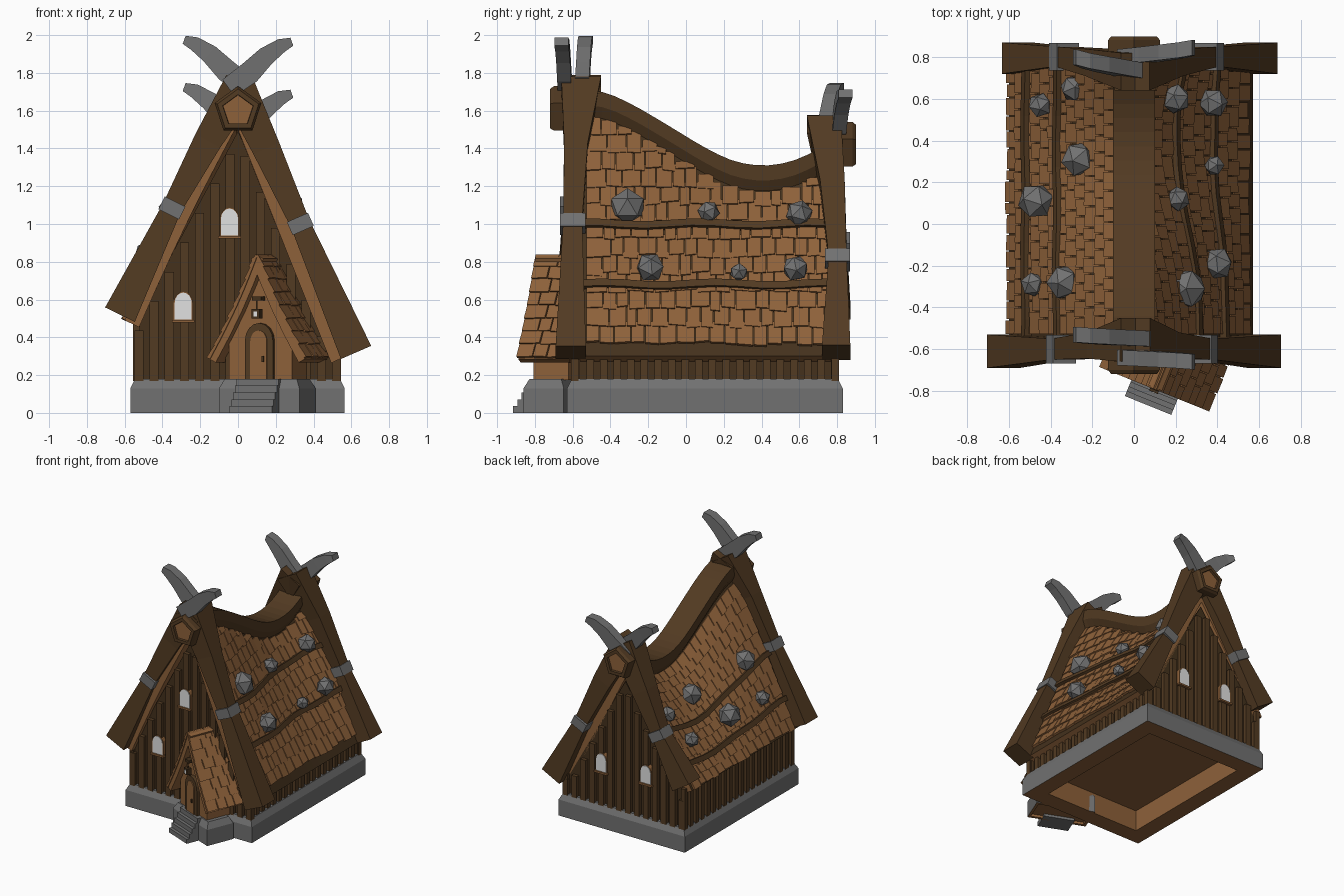
import bpy, bmesh, random
from math import sin, cos, pi, radians
from mathutils import Vector, Matrix

random.seed(4)
if "Cube" in bpy.data.objects:
    bpy.data.objects.remove(bpy.data.objects["Cube"])


def material(name, *rgb):
    m = bpy.data.materials.new(name)
    m.use_nodes = True
    m.diffuse_color = (*rgb, 1)
    m.node_tree.nodes["Principled BSDF"].inputs["Base Color"].default_value = (*rgb, 1)
    return m


LIGHT = material("light_wood", .27, .12, .042)
BEAM = material("beam_wood", .085, .043, .016)
DARK = material("dark_wood", .058, .031, .012)
STONE = material("grey_stone", .165, .165, .165)
PANE = material("white_pane", .75, .75, .75)
IDENT = Matrix()
PORCH = Matrix.Translation((.12, -.74, 0)) @ Matrix.Rotation(radians(-22), 4, "Z")


def add_loft(bm, rings):
    """Skin a series of equal rings and cap both ends."""
    vs = [[bm.verts.new(p) for p in r] for r in rings]
    n = len(vs[0])
    for a, b in zip(vs, vs[1:]):
        for i in range(n):
            bm.faces.new((a[i], a[(i + 1) % n], b[(i + 1) % n], b[i]))
    bm.faces.new(vs[0])
    bm.faces.new(vs[-1])


def finish(name, bm, *mats, matrix=IDENT, rule=None):
    bmesh.ops.recalc_face_normals(bm, faces=bm.faces)
    if rule:
        for f in bm.faces:
            f.material_index = rule(f)
    me = bpy.data.meshes.new(name)
    bm.to_mesh(me)
    bm.free()
    for m in mats:
        me.materials.append(m)
    ob = bpy.data.objects.new(name, me)
    ob.matrix_world = matrix
    bpy.context.collection.objects.link(ob)


def loft(name, rings, *mats, **kw):
    bm = bmesh.new()
    add_loft(bm, rings)
    finish(name, bm, *mats, **kw)


def rect(x0, x1, y0, y1, z):
    return [(x0, y0, z), (x1, y0, z), (x1, y1, z), (x0, y1, z)]


def box(name, x0, x1, y0, y1, z0, z1, mat, matrix=IDENT):
    loft(name, [rect(x0, x1, y0, y1, z0), rect(x0, x1, y0, y1, z1)], mat, matrix=matrix)


def strap(name, pts, mat):
    """Timber in the xz plane; each station is x, z, width, y0, y1."""
    rings = []
    for i, (x, z, w, y0, y1) in enumerate(pts):
        a, b = pts[max(i - 1, 0)], pts[min(i + 1, len(pts) - 1)]
        d = Vector((b[0] - a[0], b[1] - a[1])).normalized() * w / 2
        rings.append([(x - d.y, y0, z + d.x), (x + d.y, y0, z - d.x),
                      (x + d.y, y1, z - d.x), (x - d.y, y1, z + d.x)])
    loft(name, rings, mat)


def arch(name, cx, z0, w, h, y0, y1, mat, matrix=IDENT):
    prof = [(-w, 0), (w, 0)] + [(w * cos(a * pi / 8), h + w * 1.2 * sin(a * pi / 8)) for a in range(9)]
    loft(name, [[(cx + x, y, z0 + z) for x, z in prof] for y in (y0, y1)], mat, matrix=matrix)


# Sagging ridge line, smoothed between its points
RIDGE = [(-.7, 1.715), (-.45, 1.7), (-.3, 1.64), (-.1, 1.525), (.1, 1.405),
         (.25, 1.335), (.4, 1.31), (.55, 1.33), (.7, 1.395), (.88, 1.5)]


def ridge(y):
    i = max(k for k in range(len(RIDGE) - 1) if RIDGE[k][0] <= y)
    p = [RIDGE[min(max(k, 0), len(RIDGE) - 1)] for k in range(i - 1, i + 3)]
    h = p[2][0] - p[1][0]
    u = (y - p[1][0]) / h
    m0 = (p[2][1] - p[0][1]) / (p[2][0] - p[0][0]) * h
    m1 = (p[3][1] - p[1][1]) / (p[3][0] - p[1][0]) * h
    return (p[1][1] * (2 * u ** 3 - 3 * u * u + 1) + m0 * (u ** 3 - 2 * u * u + u)
            + p[2][1] * (3 * u * u - 2 * u ** 3) + m1 * (u ** 3 - u * u))


def top(y):
    return ridge(y) - .06


# Eave reach, eave height and outward bulge of each roof side
EAVE = {1: (.57, .3, 0), -1: (.6, .49, .018)}


def slope(side, y, t):
    """Roof surface: t = 0 at the ridge, 1 at the eave."""
    ex, ez, bulge = EAVE[side]
    return Vector((side * (.03 + (ex - .03) * t + bulge * sin(pi * t)), y, top(y) + (ez - top(y)) * t))


def wall_top(x, y):
    ex, ez, bulge = EAVE[1 if x > 0 else -1]
    return top(y) + (ez - top(y)) * abs(x) / ex


def shingles(name, surf, normal, y0, y1, count, q0, step, rows, limit, matrix=IDENT):
    """Rows of uneven overlapping tiles on a surface surf(y, q), q rising from the eave."""
    bm = bmesh.new()
    for r in range(rows):
        w = (y1 - y0) / count
        cuts = [y0 + w * (i + (.5 * (r % 2) + random.uniform(-.2, .2) if 0 < i < count else 0))
                for i in range(count + 1)]
        for a, b in zip(cuts, cuts[1:]):
            a, b = a + .003, b - .003
            lim = limit((a + b) / 2)
            qa = q0 + r * step + random.uniform(-.01, .005)
            qb = min(q0 + (r + 1.25) * step, lim)
            if qa > lim - .02:
                continue
            lift = random.uniform(.016, .022)
            low = [surf(a, qa), surf(b, qa + random.uniform(-.006, .006))]
            high = [surf(b, qb), surf(a, qb)]
            base = [p - normal * .004 for p in low + high]
            face = [p + normal * lift for p in low] + [p + normal * .008 for p in high]
            add_loft(bm, [base, face])
    finish(name, bm, LIGHT, matrix=matrix)


# Stone foundation with a hollow timber underside
def foundation(name, x0, x1, y0, y1, border, depth, matrix=IDENT):
    rings = [rect(x0 - e, x1 + e, y0 - e, y1 + e, z) for z, e in ((0, .025), (.13, .025), (.18, 0))]
    bm = bmesh.new()
    add_loft(bm, rings)
    bmesh.ops.recalc_face_normals(bm, faces=bm.faces)
    under = [f for f in bm.faces if f.normal.z < -.9]
    rim = bmesh.ops.inset_region(bm, faces=under, thickness=border)["faces"]
    well = bmesh.ops.inset_region(bm, faces=under, thickness=.001)["faces"]
    for v in under[0].verts:
        v.co.z += depth
    wood = set(rim + well + under)
    finish(name, bm, STONE, LIGHT, matrix=matrix, rule=lambda f: int(f in wood))


foundation("foundation", -.545, .54, -.605, .805, .195, .17)
foundation("porch_foundation", -.2, .21, -.01, .17, .03, .02, PORCH)

# House body under the roof
YS = [-.58 + i * .068 for i in range(21)]
loft("house_body", [[(-.53, y, .175), (-.53, y, wall_top(-.53, y) - .12), (0, y, top(y) - .16),
                     (.51, y, wall_top(.51, y) - .1), (.51, y, .175)] for y in YS], DARK)

# Upright wall boards
bm = bmesh.new()
for i in range(14):
    x = -.525 + i * .0805
    for y0, y1 in ((-.61, -.57), (.77, .81)):
        z = max(wall_top(x, (y0 + y1) / 2) - .2, .3)
        add_loft(bm, [rect(x - .024, x + .024, y0, y1, .17), rect(x - .024, x + .024, y0, y1, z)])
for i in range(20):
    y = -.58 + i * .072
    for x0, x1, z in ((-.555, -.52, .5), (.5, .535, .34)):
        add_loft(bm, [rect(x0, x1, y - .02, y + .02, .17), rect(x0, x1, y - .02, y + .02, z)])
finish("wall_boards", bm, BEAM)

# Roof slabs, tiles and long poles
for side, word in ((1, "left"), (-1, "right")):
    nrm = Vector((side * .9, 0, .43))
    rings = []
    for y in [-.62] + YS[1:]:
        outer = [slope(side, y, i / 6) for i in range(7)]
        rings.append(outer + [p - nrm * .085 for p in reversed(outer)])
    loft(word + "_roof_slab", rings, LIGHT, DARK, rule=lambda f: int(f.normal.z > .2))
    if side == 1:
        place = lambda y, q: slope(1, y, (top(y) - .3 - q * 1.3) / (top(y) - .3))
        shingles("left_roof_tiles", place, nrm, -.53, .76, 16, .05, .071, 15, lambda y: (top(y) - .38) / 1.3)
    else:
        place = lambda y, q: slope(-1, y, 1 - q)
        shingles("right_roof_tiles", place, nrm, -.53, .76, 16, .01, .076, 12, lambda y: .92)
    for k, q in enumerate((.285, .53) if side == 1 else (.19, .47)):
        rings = []
        for i in range(12):
            y = -.58 + i * .122
            c = place(y, q + .006 * sin(i * 1.3 + k)) + nrm * .016
            v = Vector((-nrm.z * side, 0, .9)) * .02
            rings.append([c - v - nrm * .02, c - v + nrm * .02, c + v + nrm * .02, c + v - nrm * .02])
        loft(f"{word}_roof_pole_{k + 1}", rings, BEAM)

# Faceted boulders resting on the roof: x, y, z, radius
BALLS = [(.25, -.31, 1.09, .1), (.21, .12, 1.065, .06), (.2, .6, 1.055, .073), (.4, -.19, .77, .079),
         (.385, .28, .745, .05), (.38, .58, .765, .072), (-.29, .65, .98, .066), (-.45, .57, .79, .06),
         (-.265, .31, 1.01, .086), (-.47, .11, .82, .09), (-.335, -.28, 1.08, .086), (-.485, -.29, .81, .06)]
for i, (x, y, z, r) in enumerate(BALLS):
    bm = bmesh.new()
    bmesh.ops.create_icosphere(bm, subdivisions=1, radius=r)
    spin = Matrix.Rotation(i * .9, 4, "Z") @ Matrix.Rotation(i * .5, 4, "X")
    finish(f"boulder_{i + 1}", bm, STONE, matrix=Matrix.Translation((x, y, z)) @ spin)

# Ridge beam, narrowing underneath
loft("ridge_beam", [[(x, y, ridge(y) - d) for x, d in ((-.1, 0), (.1, 0), (.1, .08), (.07, .14), (-.07, .14), (-.1, .08))]
                    for y in YS[1:] + [.82]], BEAM)

# Gable timbers, metal bands, horns and ridge ends
FRONT_Y = [(-.66, -.45), (-.645, -.52), (-.65, -.55), (-.69, -.53)]
BACK_Y = [(.64, .82), (.71, .84), (.755, .85), (.72, .87)]
WIDTHS = (.19, .15, .105, .175)
GABLES = [("front_right", FRONT_Y, [(.02, 1.74), (-.16, 1.44), (-.35, 1.085), (-.625, .52)]),
          ("front_left", FRONT_Y, [(-.01, 1.74), (.15, 1.4), (.33, 1), (.625, .32)]),
          ("back_right", BACK_Y, [(.02, 1.53), (-.17, 1.2), (-.335, .895), (-.56, .54)]),
          ("back_left", BACK_Y, [(-.01, 1.53), (.17, 1.2), (.36, .81), (.61, .32)])]
for name, ys, path in GABLES:
    strap(name + "_gable_timber", [(*p, w, *y) for p, w, y in zip(path, WIDTHS, ys)], BEAM)
    c, d = Vector(path[2]), (Vector(path[3]) - Vector(path[1])).normalized() * .038
    y0, y1 = ys[2]
    strap(name + "_band", [(*(c + s * d), .122, y0 - .018, y1 + .018) for s in (-1, 1)], STONE)

HORN = [(-.05, 1.73, .11), (.06, 1.81, .12), (.15, 1.9, .1), (.23, 1.955, .075), (.285, 1.975, .045)]
for name, side, y, dz, lean in (("front_right", -1, -.55, 0, .02), ("front_left", 1, -.64, -.01, -.02),
                                ("back_right", -1, .73, -.25, .07), ("back_left", 1, .8, -.285, .045)):
    strap(name + "_horn", [(side * x, z + dz, w, y + lean * i / 4 - .037, y + lean * i / 4 + .037)
                           for i, (x, z, w) in enumerate(HORN)], STONE)

for name, y0, y1, z in (("front", -.72, -.58, 1.6), ("back", .9, .78, 1.41)):
    bm = bmesh.new()
    add_loft(bm, [[(r * sin(i * pi * .4), y, z + r * cos(i * pi * .4)) for i in range(5)]
                  for y, r in ((y0, .115), (y0 + (y1 - y0) * .15, .13), (y1, .13))])
    bmesh.ops.recalc_face_normals(bm, faces=bm.faces)
    end = [f for f in bm.faces if abs(f.calc_center_median().y - y0) < .001]
    bmesh.ops.inset_individual(bm, faces=end, thickness=.03)
    bmesh.ops.inset_individual(bm, faces=end, thickness=.002, depth=-.02)
    finish(name + "_ridge_end", bm, BEAM, LIGHT, rule=lambda f: int(f in end))

# Arched windows
for name, x, z, y, s in (("lower_front", -.29, .49, -.605, -1), ("upper_front", -.045, .935, -.605, -1),
                         ("back_left", .19, .45, .805, 1), ("back_right", -.21, .46, .805, 1)):
    arch(name + "_window_frame", x, z, .051, .09, y - s * .04, y + s * .012, LIGHT)
    arch(name + "_window_pane", x, z + .004, .045, .089, y + s * .01, y + s * .016, PANE)
    box(name + "_window_sill", x - .06, x + .06, *sorted((y, y + s * .025)), z - .012, z + .002, LIGHT)

# Porch walls, roof and tiles
gable = [(-.18, .175), (-.18, .38), (0, .77), (.18, .38), (.18, .175)]
loft("porch_body", [[(x, y, z) for x, z in gable] for y in (0, .2)], LIGHT, matrix=PORCH)
for side, word in ((1, "left"), (-1, "right")):
    def psurf(y, q, s=side):
        t = 1 - q
        return Vector((s * (.272 * t - .015 * sin(pi * t)), y, .835 - .55 * t))
    nrm = Vector((side * .88, 0, .47))
    rings = []
    for y in (-.05, .27):
        outer = [psurf(y, i / 4) for i in range(5)]
        rings.append(outer + [p - nrm * .04 for p in reversed(outer)])
    loft(word + "_porch_roof", rings, LIGHT, matrix=PORCH)
    shingles(word + "_porch_tiles", psurf, nrm, -.06, .27, 4, .01, .125, 8, lambda y: 1, PORCH)

# Porch door, lamp and stairs
arch("door_frame", 0, .18, .08, .2, -.025, .01, BEAM, PORCH)
arch("door", 0, .18, .047, .2, -.031, .01, LIGHT, PORCH)
box("door_handle", .02, .032, -.04, -.03, .27, .3, DARK, PORCH)
box("lamp_arm", -.025, .025, -.06, 0, .595, .617, DARK, PORCH)
box("lamp_cord", -.003, .003, -.055, -.049, .54, .6, DARK, PORCH)
box("lamp_body", -.022, .022, -.072, -.032, .5, .55, DARK, PORCH)
box("lamp_glow", -.009, .009, -.076, -.03, .51, .538, PANE, PORCH)
for i in range(5):
    box(f"stair_{i + 1}", -.12, .12, -.14 + i * .024, .02, 0, .036 * (i + 1), STONE, PORCH)
